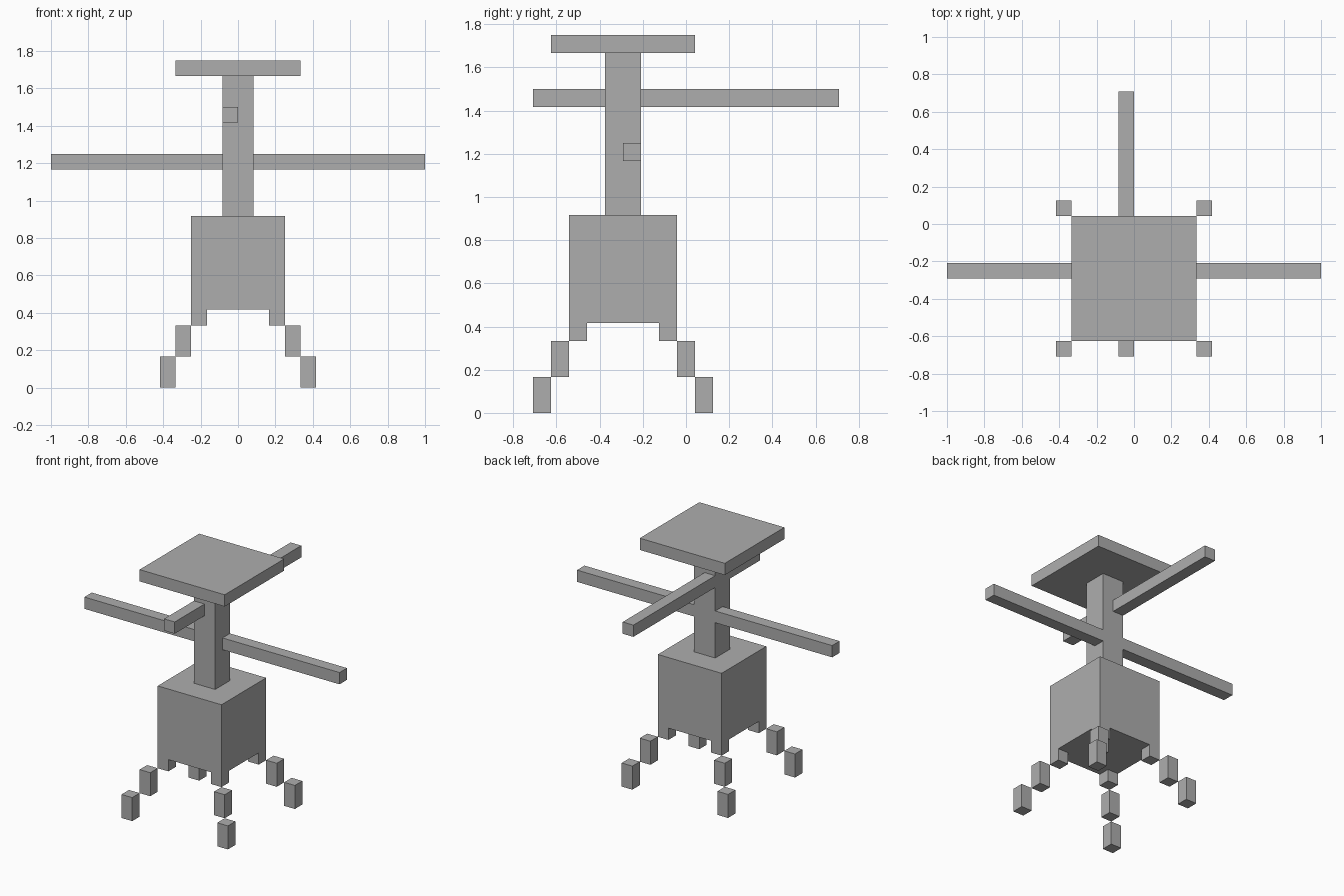
import bpy
from mathutils import Vector

if "Cube" in bpy.data.objects:
    bpy.data.objects.remove(bpy.data.objects["Cube"])

U = 1 / 12                 # one block
CY = -3.5                  # y of the tower axis, in blocks

grey = bpy.data.materials.new("mid grey")
grey.diffuse_color = (0.42, 0.42, 0.42, 1)
grey.use_nodes = True
grey.node_tree.nodes["Principled BSDF"].inputs["Base Color"].default_value = grey.diffuse_color


def box(name, lo, hi):
    """Box between two corners given in blocks."""
    lo, hi = Vector(lo) * U, Vector(hi) * U
    bpy.ops.mesh.primitive_cube_add(size=1, location=(lo + hi) / 2)
    ob = bpy.context.object
    ob.name = name
    ob.scale = hi - lo
    bpy.ops.object.transform_apply(location=False, rotation=False, scale=True)
    ob.data.materials.append(grey)
    return ob


# Body, post and flat top
box("body", (-3, CY - 3, 5), (3, CY + 3, 11))
box("post", (-1, CY - 1, 11), (1, CY + 1, 20))
box("top_plate", (-4, CY - 4, 20), (4, CY + 4, 21))

# Side arms, butting against the post
box("left_arm", (-12, CY, 14), (-1, CY + 1, 15))
box("right_arm", (1, CY, 14), (12, CY + 1, 15))

# Short front arm and long back arm
box("front_arm", (-1, -8.5, 17), (0, CY - 1, 18))
box("back_arm", (-1, CY + 1, 17), (0, 8.5, 18))

# Four stepped legs, each segment one block further out
for sx, side in ((-1, "left"), (1, "right")):
    for sy, end in ((-1, "front"), (1, "back")):
        for r, z0, z1, part in ((2, 4, 5, "hip"), (3, 2, 4, "shin"), (4, 0, 2, "foot")):
            xs = sorted((sx * r, sx * (r + 1)))
            ys = sorted((CY + sy * r, CY + sy * (r + 1)))
            box(f"{end}_{side}_{part}", (xs[0], ys[0], z0), (xs[1], ys[1], z1))
